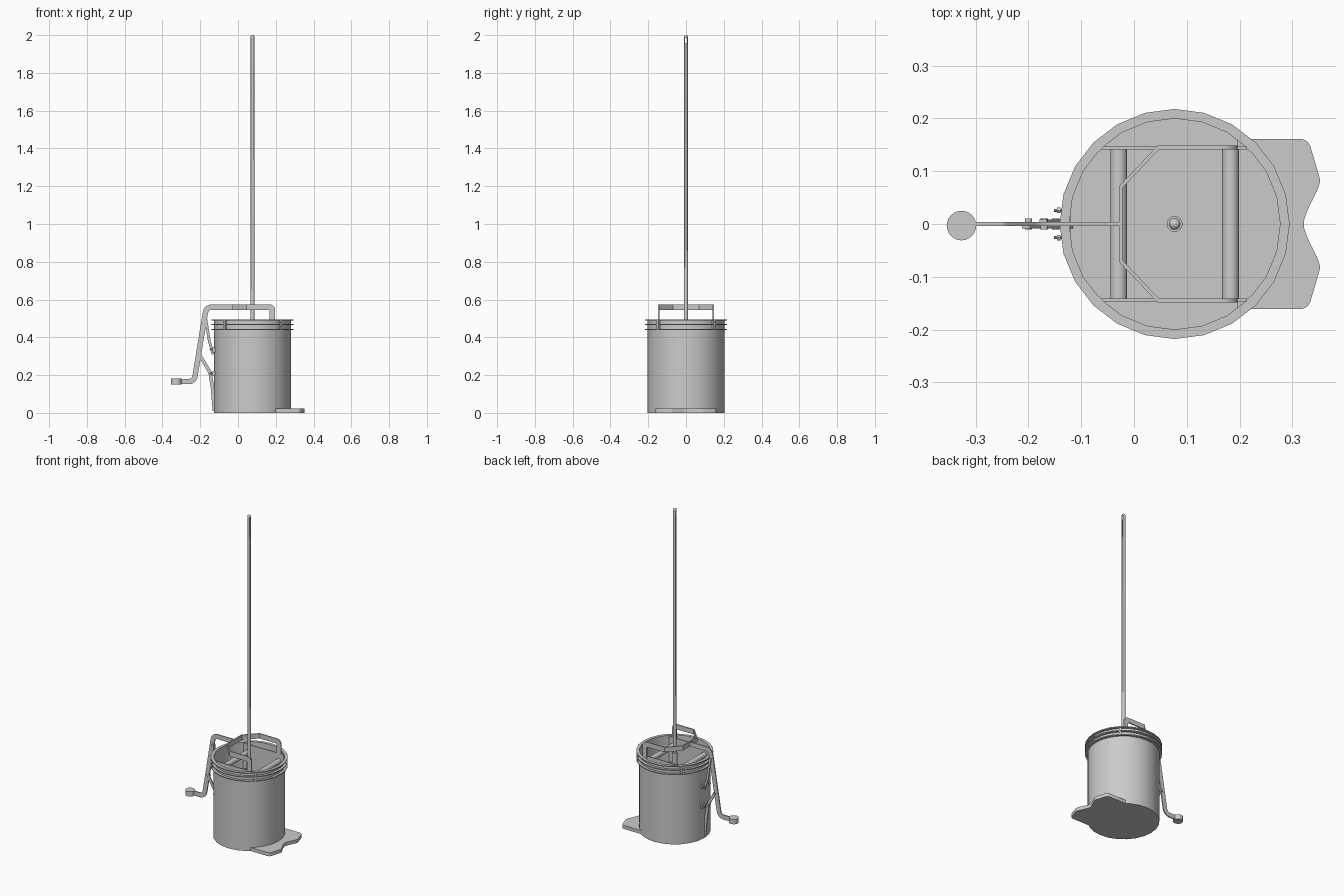
import bpy, bmesh, math
from mathutils import Vector, Matrix

if "Cube" in bpy.data.objects:
    bpy.data.objects.remove(bpy.data.objects["Cube"])

CX = 0.077      # bucket axis


def finish(name, bm, smooth=True):
    bmesh.ops.remove_doubles(bm, verts=bm.verts, dist=1e-5)
    bmesh.ops.recalc_face_normals(bm, faces=bm.faces)
    me = bpy.data.meshes.new(name)
    bm.to_mesh(me)
    bm.free()
    ob = bpy.data.objects.new(name, me)
    bpy.context.collection.objects.link(ob)
    if smooth:
        bpy.ops.object.select_all(action='DESELECT')
        ob.select_set(True)
        bpy.context.view_layer.objects.active = ob
        bpy.ops.object.shade_smooth_by_angle(angle=math.radians(35))
    return ob


def lathe(name, profile, x, y, sides=24):
    bm = bmesh.new()
    vs = [bm.verts.new((r + x, y, z)) for r, z in profile]
    es = [bm.edges.new(p) for p in zip(vs, vs[1:])]
    bmesh.ops.spin(bm, geom=vs + es, cent=(x, y, 0), axis=(0, 0, 1),
                   angle=2 * math.pi, steps=sides, use_duplicate=False)
    return finish(name, bm)


def prism(name, pts, lo, hi, plane='XY'):
    put = (lambda a, b, c: (a, b, c)) if plane == 'XY' else (lambda a, b, c: (a, c, b))
    bm = bmesh.new()
    rings = [[bm.verts.new(put(a, b, c)) for a, b in pts] for c in (lo, hi)]
    for r in rings:
        bm.faces.new(r)
    n = len(pts)
    for i in range(n):
        j = (i + 1) % n
        bm.faces.new((rings[0][i], rings[0][j], rings[1][j], rings[1][i]))
    return finish(name, bm)


def fillet(pts, r, steps=4):
    pts = [Vector(p) for p in pts]
    out = [pts[0]]
    for a, p, b in zip(pts, pts[1:], pts[2:]):
        s, e = p + (a - p).normalized() * r, p + (b - p).normalized() * r
        for i in range(steps + 1):
            t = i / steps
            out.append(s * (1 - t) ** 2 + p * 2 * t * (1 - t) + e * t * t)
    return out + [pts[-1]]


def ribbon(name, path, width, lo, hi, plane='XY'):
    path = [Vector(p) for p in path]
    left, right = [], []
    for i, p in enumerate(path):
        d0 = (p - path[i - 1]).normalized() if i else (path[1] - p).normalized()
        d1 = (path[i + 1] - p).normalized() if i < len(path) - 1 else d0
        n0, n1 = Vector((-d0.y, d0.x)), Vector((-d1.y, d1.x))
        m = (n0 + n1).normalized()
        off = m * (width / 2 / m.dot(n0))
        left.append(p + off)
        right.append(p - off)
    return prism(name, left + right[::-1], lo, hi, plane)


def rod(name, a, b, r, sides=16):
    a, b = Vector(a), Vector(b)
    d = b - a
    bm = bmesh.new()
    mat = Matrix.Translation((a + b) / 2) @ d.to_track_quat('Z', 'Y').to_matrix().to_4x4()
    bmesh.ops.create_cone(bm, cap_ends=True, segments=sides, radius1=r, radius2=r,
                          depth=d.length, matrix=mat)
    return finish(name, bm)


# bucket shell with three rim flanges
R, F = 0.203, 0.218
prof = [(0, 0), (R, 0)]
for z0, z1 in ((0.438, 0.444), (0.464, 0.470), (0.488, 0.494)):
    prof += [(R, z0), (F, z0), (F, z1), (R, z1)]
prof = prof[:-1] + [(0.2, 0.494), (0.2, 0.008), (0, 0.008)]
lathe("bucket", prof, CX, 0)

# ribs joining the rim flanges
for i in range(4):
    a = math.radians(45 + 90 * i)
    d, t = Vector((math.cos(a), math.sin(a))), Vector((-math.sin(a), math.cos(a)))
    c = Vector((CX, 0))
    prism("rim_rib", [c + d * r + t * s for r, s in
                      ((0.198, -0.006), (0.213, -0.006), (0.213, 0.006), (0.198, 0.006))], 0.438, 0.492)

# foot plate with notched outer edge
half = [(0.322, 0.006), (0.327, 0.022), (0.350, 0.070), (0.353, 0.083), (0.350, 0.094),
        (0.334, 0.148), (0.328, 0.157), (0.319, 0.161), (0.195, 0.161)]
prism("foot_plate", half + [(x, -y) for x, y in half[::-1]], 0, 0.022)

# wringer side plates, rollers and pull frame legs
for s in (1, -1):
    prism("wringer_plate", [(CX - 0.140, s * 0.141), (CX + 0.140, s * 0.141),
                            (CX + 0.134, s * 0.147), (CX - 0.134, s * 0.147)], 0.33, 0.488)
    ribbon("frame_leg", fillet([(0.05, 0.560), (0.182, 0.560), (0.182, 0.42)], 0.02),
           0.03, *sorted((s * 0.1415, s * 0.1485)), 'XZ')
for x in (-0.029, 0.183):
    rod("roller", (x, -0.142, 0.44), (x, 0.142, 0.44), 0.016, 20)

# fork of the pull frame
ribbon("frame_fork", [(0.05, 0.145), (0.046, 0.145), (-0.025, 0.07), (-0.025, -0.07),
                      (0.046, -0.145), (0.05, -0.145)], 0.007, 0.545, 0.575)

# lever arm with pedal
ribbon("lever_arm", fillet([(-0.024, 0.560), (-0.168, 0.560), (-0.232, 0.166), (-0.31, 0.166)], 0.03),
       0.028, -0.0035, 0.0035, 'XZ')
lathe("pedal", [(0, 0.151), (0.028, 0.151), (0.028, 0.181), (0, 0.181)], -0.327, -0.003)

# linkage braces, pivots and wall mount
ribbon("lower_brace", [(-0.205, 0.31), (-0.148, 0.215), (-0.135, 0.13), (-0.125, 0.01)],
       0.018, -0.009, -0.003, 'XZ')
ribbon("upper_brace", [(-0.172, 0.51), (-0.152, 0.38), (-0.132, 0.31)], 0.014, 0.003, 0.009, 'XZ')
for x, z in ((-0.2, 0.3), (-0.148, 0.212), (-0.17, 0.5)):
    rod("pivot", (x, -0.01, z), (x, 0.01, z), 0.007, 12)
for z in (0.335, 0.208):
    prism("mount_strap", [(-0.134, -0.032), (-0.12, -0.032), (-0.12, 0.032), (-0.134, 0.032)],
          z - 0.014, z + 0.014)
    for y in (-0.026, 0.026):
        rod("mount_bolt", (-0.152, y, z), (-0.13, y, z), 0.003, 10)
        rod("bolt_head", (-0.146, y, z), (-0.139, y, z), 0.006, 6)

# mop pole with domed tip, hanging slot and lower sleeve
dome = [(0.011 * math.cos(a), 1.989 + 0.011 * math.sin(a))
        for a in [math.pi / 2 * i / 5 for i in range(5)]]
pole = lathe("pole", [(0, 0.008), (0.011, 0.008)] + dome + [(0, 2.0)], CX, 0, 16)
slot = [(0.005 * math.cos(a), (1.982 if i < 9 else 1.96) + 0.005 * math.sin(a))
        for i, a in enumerate([math.pi * k / 8 for k in range(9)] + [math.pi + math.pi * k / 8 for k in range(9)])]
cutter = prism("slot_cutter", slot, -0.03, 0.03, 'XZ')
cutter.matrix_world = Matrix.Translation((CX, 0, 0)) @ Matrix.Rotation(math.pi / 2, 4, 'Z')
cutter.hide_render = True
cutter.hide_set(True)
cut = pole.modifiers.new("hanging_slot", 'BOOLEAN')
cut.operation = 'DIFFERENCE'
cut.solver = 'EXACT'
cut.object = cutter
lathe("pole_sleeve", [(0, 0.008), (0.015, 0.008), (0.015, 0.48), (0.011, 0.48)], CX, 0, 16)
